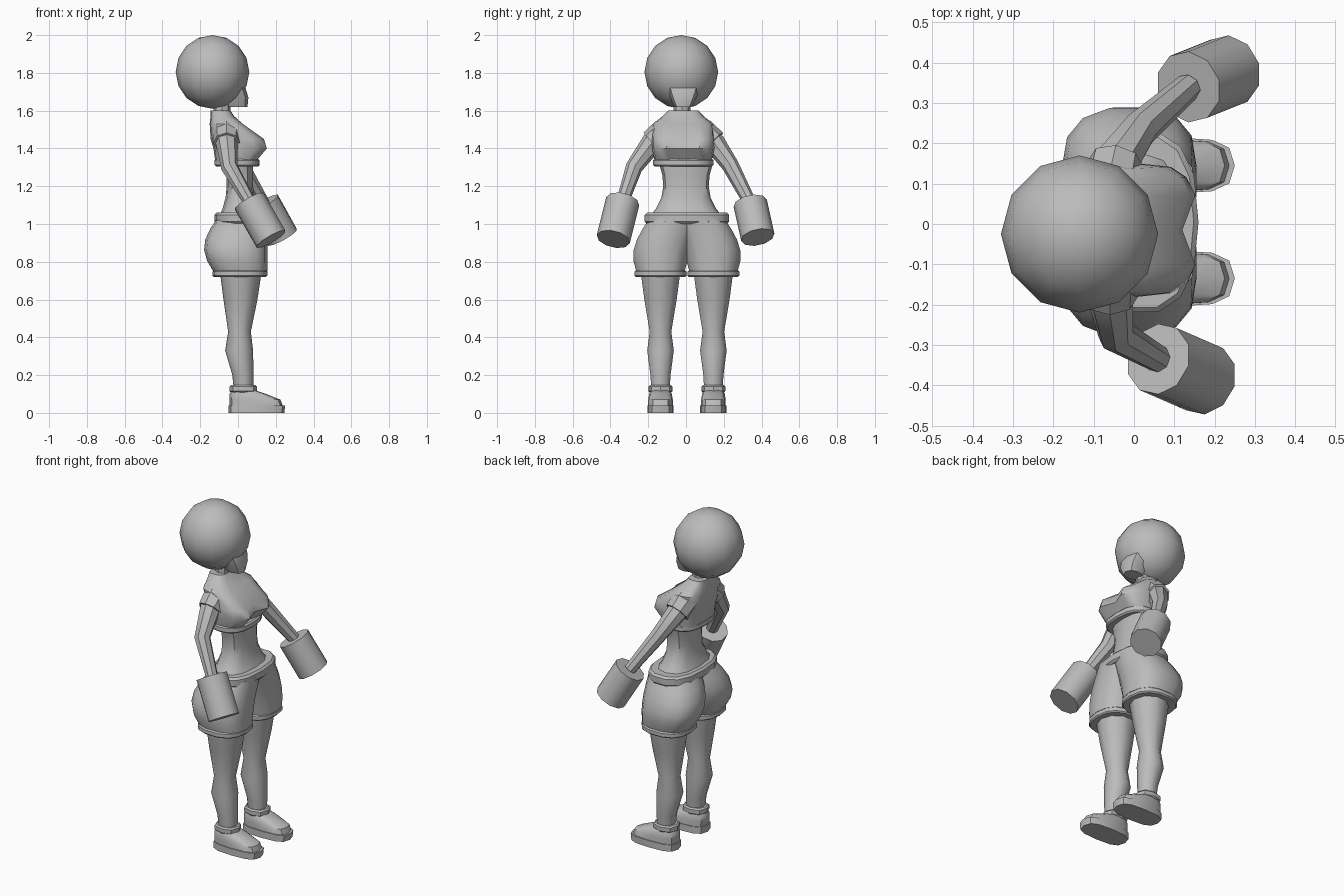
import bpy, bmesh, math
from mathutils import Vector

cube = bpy.data.objects.get("Cube")
if cube:
    bpy.data.objects.remove(cube, do_unlink=True)

grey = bpy.data.materials.new("plain grey")
grey.use_nodes = True
colour = (.5, .5, .5, 1)
grey.diffuse_color = colour
grey.node_tree.nodes["Principled BSDF"].inputs["Base Color"].default_value = colour


def finish(name, bm, angle=40):
    """Turn a bmesh into a named, coloured, shaded object."""
    bmesh.ops.recalc_face_normals(bm, faces=bm.faces)
    mesh = bpy.data.meshes.new(name)
    bm.to_mesh(mesh)
    bm.free()
    mesh.materials.append(grey)
    obj = bpy.data.objects.new(name, mesh)
    bpy.context.collection.objects.link(obj)
    bpy.ops.object.select_all(action='DESELECT')
    obj.select_set(True)
    bpy.context.view_layer.objects.active = obj
    bpy.ops.object.shade_smooth_by_angle(angle=math.radians(angle))


def skin(name, rings):
    """Bridge a list of point rings and cap both ends."""
    bm = bmesh.new()
    loops = [[bm.verts.new(point) for point in ring] for ring in rings]
    for lower, upper in zip(loops, loops[1:]):
        for i in range(len(lower)):
            bm.faces.new((lower[i - 1], lower[i], upper[i], upper[i - 1]))
    bm.faces.new(loops[0])
    bm.faces.new(loops[-1])
    finish(name, bm)


def turns(sides):
    return [math.tau * i / sides for i in range(sides)]


def signed_power(value, power):
    return math.copysign(abs(value) ** power, value)


def outline(z, back, front, half_width, y, sides, power, cleft):
    """Level rounded outline; cleft pulls in the middle of the front."""
    ring = []
    for turn in turns(sides):
        along = signed_power(math.cos(turn), 2 / power)
        across = signed_power(math.sin(turn), 2 / power)
        x = (back + front) / 2 + along * (front - back) / 2
        if along > 0:
            x -= cleft * max(0, front) * max(0, 1 - 2 * abs(across))
        ring.append((x, y + across * half_width, z))
    return ring


def loft(name, rows, y, sides=12, power=2.5, cleft=0):
    """Rows hold height, back, front, half width and an optional sideways shift."""
    skin(name, [outline(z, back, front, half, y + sum(shift), sides, power, cleft)
                for z, back, front, half, *shift in rows])


def band(name, z, height, back, front, half, y, sides=14):
    """Rounded-over strip of cloth wrapped around the body."""
    bevel = height / 5
    rows = []
    for end in (-1, 1):
        for inset, offset in ((bevel, height / 2), (0, height / 2 - bevel)):
            rows.append((z + end * offset, back + inset, front - inset, half - inset))
    rows[2:] = reversed(rows[2:])
    loft(name, rows, y, sides)


def tube(name, path, radii, sides=8):
    """Round limb following a path."""
    path = [Vector(point) for point in path]
    rings = []
    for i, (centre, radius) in enumerate(zip(path, radii)):
        direction = path[min(i + 1, len(path) - 1)] - path[max(i - 1, 0)]
        u = direction.cross(Vector((1, 0, 0))).normalized()
        v = direction.cross(u).normalized()
        rings.append([centre + radius * (math.cos(turn) * u + math.sin(turn) * v)
                      for turn in turns(sides)])
    skin(name, rings)


chest_y, hip_y = -.015, .005

# Head: rounded ball of hair with the lower face showing beneath
bm = bmesh.new()
bmesh.ops.create_uvsphere(bm, u_segments=12, v_segments=8, radius=.195)
bmesh.ops.translate(bm, vec=(-.135, -.025, 1.805), verts=bm.verts)
finish("hair", bm, angle=60)
loft("face", [(1.72, -.1, .04, .09), (1.67, -.08, .055, .07), (1.62, -.06, .05, .045)],
     chest_y, sides=8)
tube("neck", [(-.085, -.02, 1.5), (-.085, -.02, 1.7)], (.045, .045))

# Cropped top with a hem
loft("cropped_top", [(1.6, -.145, -.04, .08), (1.57, -.145, -.02, .11), (1.53, -.15, .03, .16),
                     (1.45, -.145, .145, .165), (1.4, -.13, .16, .165), (1.33, -.12, .1, .15)],
     chest_y, sides=16, power=3, cleft=.25)
band("top_hem", 1.325, .04, -.125, .115, .16, chest_y, sides=16)

# Bare waist: an hourglass flaring away from its narrowest height
waist_rows = []
for step in range(-3, 3):
    flare = (step / 3) ** 2
    waist_rows.append((1.2 + step * .06, -.06 - flare * .05 * (step < 0),
                       .08 + flare * .06 * (step < 0), .12 + flare * (.09 if step < 0 else .05)))
loft("waist", waist_rows, hip_y - .005)
band("waistband", 1.03, .06, -.125, .16, .228, hip_y)

# Both legs share one description, measured outward from the middle of the hips
for side, tag in ((1, "left"), (-1, "right")):
    leg_y = hip_y + side * .14

    # Shorts swell outward and backward, then gather in at the cuff
    shorts_rows = []
    for step in range(6):
        t = step / 5
        outer = .2 + .088 * math.sin(math.pi * .7 * t)
        inner = -.07 + .08 * t
        back = -.11 - .07 * math.sin(math.pi * .9 * t)
        shorts_rows.append((1.03 - .28 * t, back, .155, (outer - inner) / 2,
                            side * (outer + inner) / 2))
    loft(f"{tag}_shorts", shorts_rows, hip_y, sides=14)
    band(f"{tag}_shorts_cuff", .737, .035, -.135, .155, .14, leg_y)

    # Leg rings: height, forward position and radius at thigh, knee, calf and ankle
    leg = [(.78, .015, .115), (.6, .013, .09), (.43, .008, .06),
           (.33, .006, .074), (.2, .026, .056), (.1, .03, .05)]
    loft(f"{tag}_leg", [(z, x - r, x + r, r) for z, x, r in leg], leg_y, sides=10, power=2)
    band(f"{tag}_ankle_cuff", .127, .04, -.045, .1, .063, leg_y, sides=8)
    loft(f"{tag}_shoe", [(.12, -.03, .09, .05), (.1, -.045, .15, .06),
                         (.07, -.045, .225, .065), (.03, -.045, .24, .065)], leg_y, power=3)
    loft(f"{tag}_sole", [(.04, -.05, .25, .07), (0, -.05, .245, .07)], leg_y, power=3)

# Each arm runs shoulder, sleeve, elbow, wrist, fingertips in its own pose
arms = {
    "left": [(-.06, .08, 1.49), (-.045, .15, 1.43), (.015, .235, 1.31),
             (.135, .34, 1.11), (.235, .38, .93)],
    "right": [(-.06, -.11, 1.49), (-.06, -.18, 1.43), (-.045, -.275, 1.3),
              (.06, -.335, 1.12), (.175, -.385, .92)],
}
for tag, path in arms.items():
    tube(f"{tag}_arm", path[:4], (.06, .058, .045, .034))
    tube(f"{tag}_sleeve", path[:2], (.075, .07))
    tube(f"{tag}_hand", path[3:], (.09, .09), sides=10)
